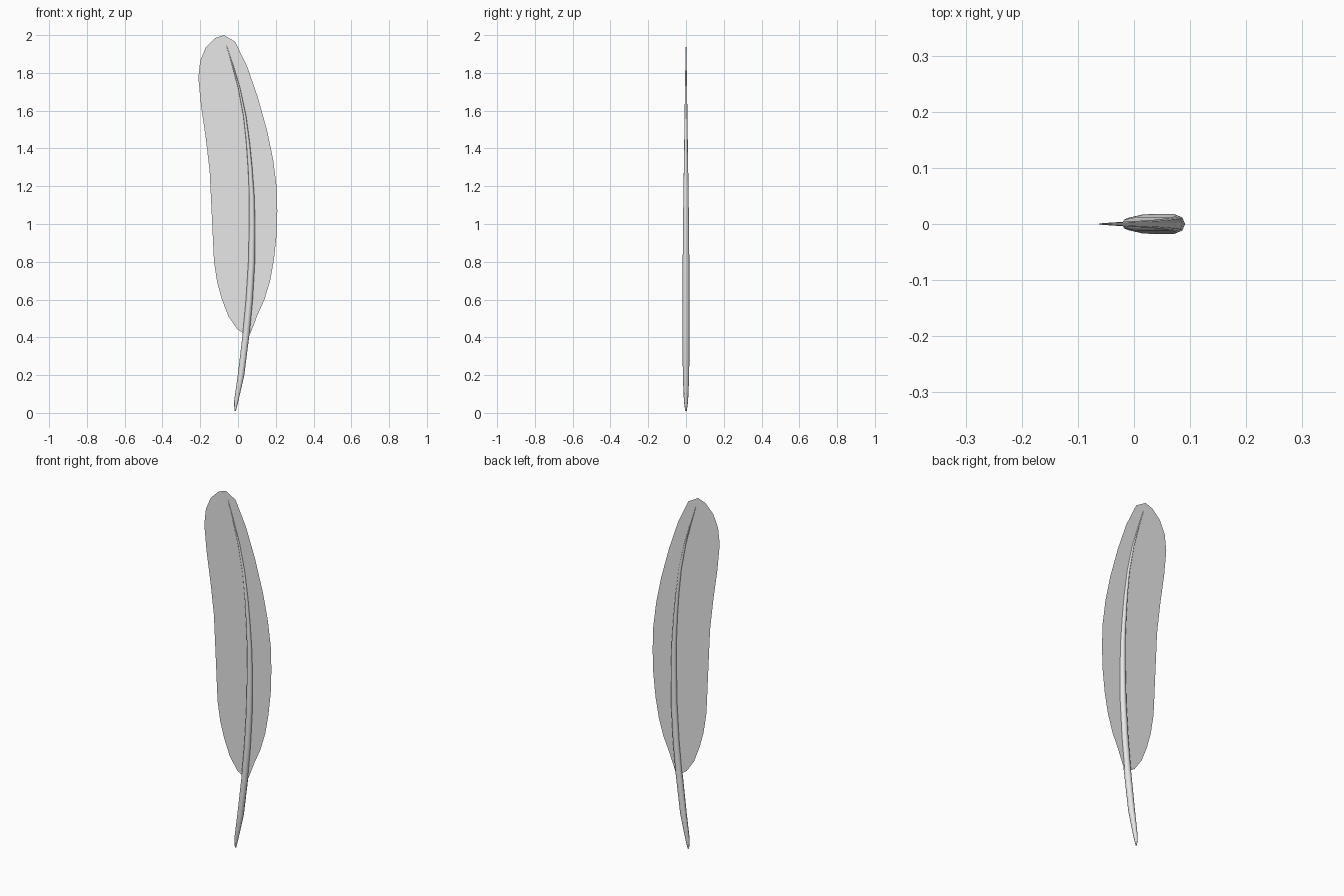
import bpy
import bmesh
from math import cos, sin, pi
from mathutils import Vector

cube = bpy.data.objects.get("Cube")
if cube:
    bpy.data.objects.remove(cube, do_unlink=True)


def make_material(name, colour):
    mat = bpy.data.materials.new(name)
    mat.use_nodes = True
    mat.diffuse_color = colour
    mat.node_tree.nodes["Principled BSDF"].inputs["Base Color"].default_value = colour
    return mat


def add_object(name, bm, mat):
    mesh = bpy.data.meshes.new(name)
    bm.to_mesh(mesh)
    bm.free()
    mesh.materials.append(mat)
    obj = bpy.data.objects.new(name, mesh)
    bpy.context.collection.objects.link(obj)
    return obj


grey = make_material("pale grey", (0.8, 0.8, 0.8, 1))

# Flat vane: one outline, leading edge up and trailing edge down
leading = [(.03, .42), (.065, .42), (.10, .51), (.14, .60), (.17, .70), (.19, .81),
           (.204, .94), (.208, 1.07), (.204, 1.2), (.186, 1.34), (.155, 1.49),
           (.105, 1.67), (.05, 1.83), (-.015, 1.965)]
trailing = [(-.075, 2), (-.12, 1.985), (-.17, 1.935), (-.2, 1.865), (-.21, 1.775),
            (-.196, 1.63), (-.17, 1.45), (-.15, 1.28), (-.138, 1.1), (-.133, .92),
            (-.127, .8), (-.11, .69), (-.085, .6), (-.05, .51), (-.005, .445)]
bm = bmesh.new()
bm.faces.new([bm.verts.new((x, 0, z)) for x, z in leading + trailing])
bmesh.ops.triangulate(bm, faces=bm.faces[:])
add_object("vane", bm, grey)

# Curved, tapering quill: centre x, height, radius
SIDES = 8
stations = [(-.015, .01, .004), (-.01, .06, .011), (.016, .2, .017), (.043, .42, .018),
            (.06, .6, .018), (.072, .8, .0175), (.075, 1, .016), (.073, 1.15, .0135),
            (.064, 1.3, .0115), (.053, 1.43, .0095), (.036, 1.57, .0075),
            (.006, 1.72, .0055), (-.028, 1.84, .0035), (-.062, 1.95, .001)]
centres = [Vector((x, 0, z)) for x, z, r in stations]
bm = bmesh.new()
rings = []
for i, (x, z, radius) in enumerate(stations):
    along = (centres[min(i + 1, len(centres) - 1)] - centres[max(i - 1, 0)]).normalized()
    across = Vector((along.z, 0, -along.x))
    ring = []
    for k in range(SIDES):
        a = 2 * pi * k / SIDES
        ring.append(bm.verts.new(centres[i] + radius * (cos(a) * across + sin(a) * Vector((0, 1, 0)))))
    rings.append(ring)
for low, high in zip(rings, rings[1:]):
    for k in range(SIDES):
        n = (k + 1) % SIDES
        bm.faces.new((low[k], low[n], high[n], high[k]))
bm.faces.new(rings[0][::-1])
bm.faces.new(rings[-1])
bmesh.ops.recalc_face_normals(bm, faces=bm.faces[:])
quill = add_object("quill", bm, grey)

bpy.ops.object.select_all(action="DESELECT")
quill.select_set(True)
bpy.context.view_layer.objects.active = quill
bpy.ops.object.shade_smooth_by_angle(angle=pi / 3)
